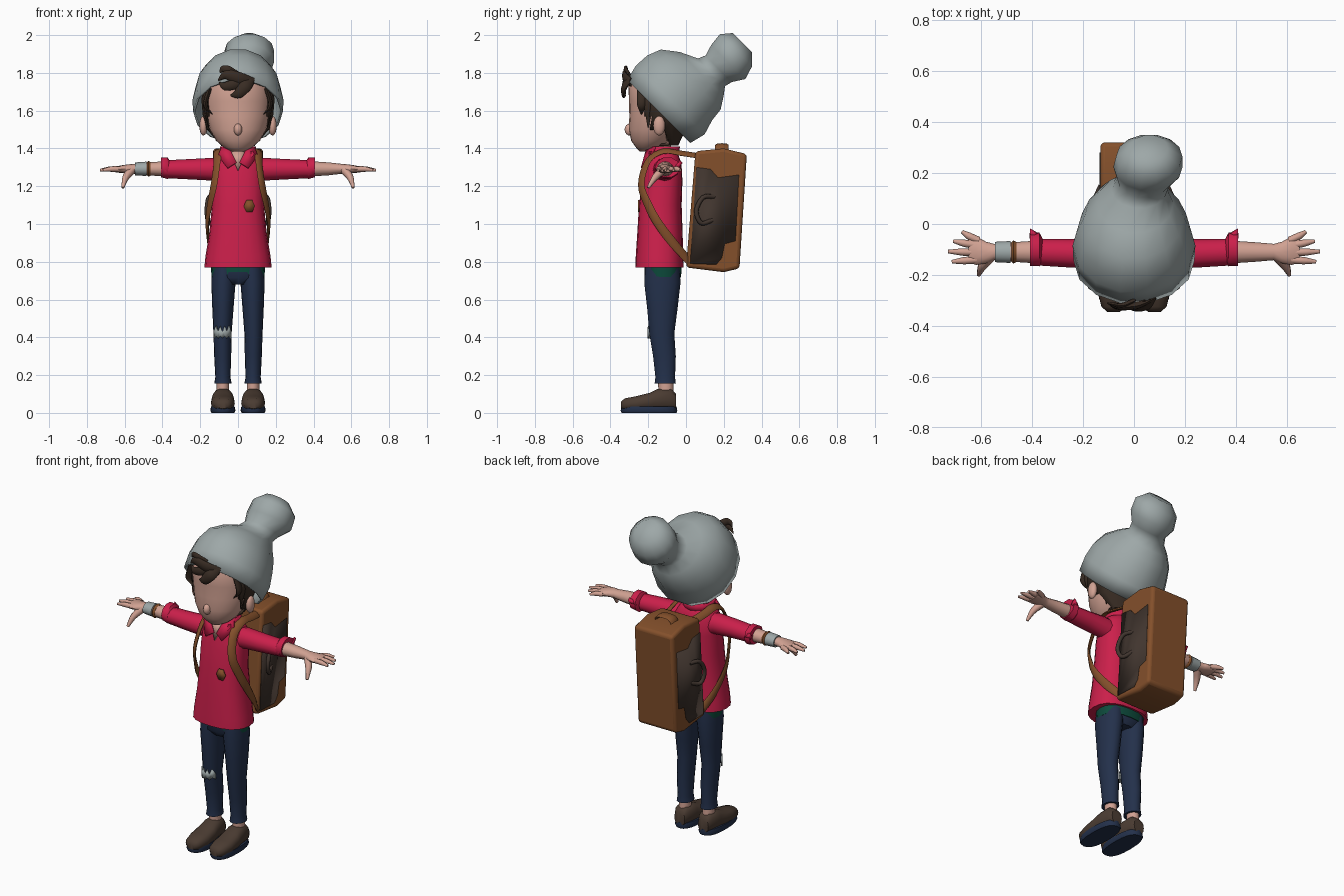
import bpy, bmesh, math
from mathutils import Vector, Matrix

if "Cube" in bpy.data.objects:
    bpy.data.objects.remove(bpy.data.objects["Cube"])


def material(name, *rgb):
    m = bpy.data.materials.new(name)
    m.use_nodes = True
    m.diffuse_color = (*rgb, 1)
    m.node_tree.nodes["Principled BSDF"].inputs["Base Color"].default_value = (*rgb, 1)
    return m


WOOL = material("grey wool", .34, .39, .39)
RED = material("red shirt", .6, .014, .07)
DENIM = material("navy denim", .017, .03, .07)
SKIN = material("skin", .64, .36, .29)
HAIR = material("dark brown hair", .04, .025, .017)
TAN = material("tan leather", .23, .08, .024)
DARK = material("dark leather", .053, .036, .028)
SHOE = material("brown shoe", .07, .045, .032)
GREEN = material("green undershirt", .004, .07, .045)


def finish(name, bm, mat, angle=50, solid=0.0, bevel=0.0):
    bmesh.ops.recalc_face_normals(bm, faces=bm.faces[:])
    me = bpy.data.meshes.new(name)
    bm.to_mesh(me)
    bm.free()
    me.materials.append(mat)
    me.shade_smooth()
    me.set_sharp_from_angle(angle=math.radians(angle))
    ob = bpy.data.objects.new(name, me)
    bpy.context.scene.collection.objects.link(ob)
    if solid:
        mod = ob.modifiers.new("thickness", 'SOLIDIFY')
        mod.thickness, mod.offset = solid, 0
    if bevel:
        mod = ob.modifiers.new("rounding", 'BEVEL')
        mod.width, mod.segments = bevel, 3
    return ob


def skin_rings(bm, rings, caps):
    vs = [[bm.verts.new(p) for p in r] for r in rings]
    n = len(vs[0])
    for a, b in zip(vs, vs[1:]):
        for i in range(n):
            bm.faces.new((a[i], a[(i + 1) % n], b[(i + 1) % n], b[i]))
    if caps:
        bm.faces.new(vs[0])
        bm.faces.new(vs[-1])


def loft(name, secs, mat, axis='z', n=16, power=2.0, caps=True, matrix=None, keep=None, **kw):
    """Each section: position on the axis, two centre values, two radii."""
    place = {'z': lambda t, a, b: (a, b, t), 'x': lambda t, a, b: (t, a, b),
             'y': lambda t, a, b: (a, t, b)}[axis]
    bend = lambda v: math.copysign(abs(v) ** (2 / power), v)
    rings = []
    for t, a, b, ra, rb in secs:
        angles = [math.tau * i / n for i in range(n)]
        rings.append([place(t, a + ra * bend(math.cos(k)), b + rb * bend(math.sin(k))) for k in angles])
    bm = bmesh.new()
    skin_rings(bm, rings, caps)
    if matrix:
        bm.transform(matrix)
    if keep:
        gone = [f for f in bm.faces if not keep(f.calc_center_median())]
        bmesh.ops.delete(bm, geom=gone, context='FACES')
    return finish(name, bm, mat, **kw)


def tube(name, pts, radii, mat, flat=1.0, out=(0, 0, 1), centre=None, n=8):
    """Smooth sweep through points; flat squashes it along the outward direction."""
    p = [Vector(q) for q in pts]
    p = [2 * p[0] - p[1]] + p + [2 * p[-1] - p[-2]]
    path, rad = [], []
    for i in range(1, len(p) - 2):
        a, b, c, d = p[i - 1:i + 3]
        for k in range(4 if i < len(p) - 3 else 5):
            t = k / 4
            path.append(b + (c - a) * t / 2 + (2 * a - 5 * b + 4 * c - d) * t * t / 2
                        + (3 * b - a - 3 * c + d) * t ** 3 / 2)
            rad.append(radii[i - 1] * (1 - t) + radii[i] * t)
    rings = []
    for i, q in enumerate(path):
        tan = path[min(i + 1, len(path) - 1)] - path[max(i - 1, 0)]
        o = q - Vector((*centre[:2], min(q.z, centre[2]))) if centre else Vector(out)
        side = tan.cross(o).normalized()
        up = side.cross(tan).normalized() * flat
        rings.append([q + rad[i] * (side * math.cos(k) + up * math.sin(k))
                      for k in (math.tau * j / n for j in range(n))])
    bm = bmesh.new()
    skin_rings(bm, rings, True)
    return finish(name, bm, mat)


def plate(name, pts, mat, thick=.008, **kw):
    bm = bmesh.new()
    bm.faces.new([bm.verts.new(q) for q in pts])
    return finish(name, bm, mat, solid=thick, **kw)


def ball(name, loc, size, mat):
    bm = bmesh.new()
    bmesh.ops.create_uvsphere(bm, u_segments=12, v_segments=8, radius=1,
                              matrix=Matrix.Translation(loc) @ Matrix.Diagonal((*size, 1)))
    return finish(name, bm, mat)


# Head, nose and neck
head = [(1.385, 0, -.215, .035, .03), (1.405, 0, -.2, .075, .065), (1.44, 0, -.185, .115, .105),
        (1.5, 0, -.165, .15, .138), (1.57, 0, -.15, .168, .15), (1.65, 0, -.147, .175, .155),
        (1.74, 0, -.15, .17, .155), (1.83, 0, -.13, .13, .12)]
loft("head", head, SKIN, n=24)
ball("nose", (0, -.298, 1.5), (.022, .027, .032), SKIN)
loft("neck", [(1.28, 0, -.125, .06, .055), (1.44, 0, -.135, .055, .055)], SKIN)

# Hair shell, fringe and temple locks
loft("hair", [(1.42, 0, -.1, .09, .055)] + [(z, 0, y + .012, a + .012, b + .008) for z, _, y, a, b in head[3:]],
     HAIR, n=24, solid=.012,
     keep=lambda c: c.y > -.11 or (c.z > 1.53 and c.y > -.2) or c.z > 1.74)
for i, (pts, r) in enumerate([
        (((.08, -.29, 1.75), (.01, -.32, 1.77), (-.06, -.325, 1.79), (-.105, -.31, 1.76)), .033),
        (((.07, -.29, 1.77), (.04, -.325, 1.73), (0, -.33, 1.69), (-.04, -.32, 1.68)), .034),
        (((.05, -.3, 1.77), (-.02, -.325, 1.74), (-.07, -.325, 1.73), (-.1, -.31, 1.75)), .028),
        (((.0, -.3, 1.79), (-.05, -.32, 1.815), (-.08, -.315, 1.82), (-.095, -.31, 1.8)), .022)]):
    tube(f"fringe_lock_{i}", pts, (r * .7, r, r * .8, .003), HAIR, flat=.45, out=(0, -1, 0))

# Knitted hat, tilted back, with a bobble
loft("hat", [(-.005, 0, 0, .232, .236), (.08, 0, 0, .235, .258), (.16, 0, -.01, .22, .243), (.23, 0, 0, .19, .225),
             (.29, .005, .02, .145, .165), (.335, .02, .05, .105, .1), (.38, .04, .065, .1, .095),
             (.44, .055, .075, .13, .125), (.51, .06, .06, .125, .118), (.56, .06, .055, .07, .07)],
     WOOL, n=14, matrix=Matrix.Translation((0, -.14, 1.6)) @ Matrix.Rotation(-math.pi / 4, 4, 'X'),
     keep=lambda c: (c.y + .14) + (c.z - 1.6) > .02, angle=70, solid=.012)

# Shirt, undershirt, collar and trousers seat
loft("shirt", [(.77, 0, -.14, .178, .128), (.83, 0, -.14, .172, .126), (.95, 0, -.138, .152, .12),
               (1.1, 0, -.136, .138, .113), (1.23, 0, -.125, .138, .106), (1.32, 0, -.118, .132, .094),
               (1.365, 0, -.12, .1, .08), (1.385, 0, -.125, .07, .065)], RED, n=20, power=2.4)
loft("undershirt", [(.72, 0, -.122, .14, .096), (.79, 0, -.122, .145, .1)], GREEN, n=20, power=2.4)
loft("trousers_seat", [(.68, 0, -.122, .07, .07), (.715, 0, -.125, .132, .095), (.78, 0, -.125, .136, .094)],
     DENIM, n=20, power=2.4)
loft("collar", [(1.35, 0, -.125, .085, .078), (1.41, 0, -.125, .09, .088)], RED, caps=False, solid=.01,
     keep=lambda c: c.y > -.19)
plate("open_neck", [(-.045, -.2, 1.385), (.045, -.2, 1.385), (0, -.226, 1.28)], SKIN)
plate("shirt_patch", [(.06 + .03 * math.cos(k), -.25, 1.095 + .037 * math.sin(k))
                      for k in (math.tau * i / 6 for i in range(6))], TAN)

# Paired limbs, straps and details
for s, side in ((1, "left"), (-1, "right")):
    P = lambda *pts: [(s * x, y, z) for x, y, z in pts]
    X = lambda *secs: [(s * t, *rest) for t, *rest in secs]
    C = lambda *secs: [(t, s * a, *rest) for t, a, *rest in secs]

    ball(f"{side}_ear", (s * .183, -.142, 1.52), (.022, .032, .052), SKIN)
    for i, (y, z, r) in enumerate(((-.2, 1.51, .024), (-.235, 1.58, .024), (-.1, 1.44, .03))):
        tube(f"{side}_temple_lock_{i}", P((.15, y, 1.72), (.172, y, 1.63), (.155 - .02 * i, y, z)),
             (r, r, .003), HAIR, flat=.5, out=(1, 0, 0))
    plate(f"{side}_collar_flap", P((.008, -.222, 1.325), (.055, -.236, 1.295), (.105, -.185, 1.36),
                                  (.085, -.16, 1.41), (.045, -.207, 1.4)), RED)

    # Sleeve, rolled cuff and forearm
    loft(f"{side}_sleeve", X((.07, -.115, 1.275, .06, .07), (.14, -.115, 1.29, .06, .06),
                            (.25, -.115, 1.29, .056, .054), (.39, -.11, 1.29, .052, .047)), RED, 'x', 12)
    loft(f"{side}_cuff", X((.36, -.105, 1.29, .05, .045), (.372, -.1, 1.295, .066, .06),
                          (.408, -.098, 1.3, .066, .055), (.405, -.1, 1.295, .045, .04)), RED, 'x', 10)
    plate(f"{side}_cuff_flap", P((.365, -.05, 1.3), (.41, -.05, 1.3), (.408, -.025, 1.33)), RED, .02)
    loft(f"{side}_forearm", X((.39, -.11, 1.292, .044, .04), (.48, -.11, 1.292, .038, .034),
                             (.55, -.11, 1.292, .032, .026), (.58, -.112, 1.292, .042, .024),
                             (.62, -.105, 1.29, .056, .02), (.65, -.1, 1.288, .05, .014)), SKIN, 'x', 12)
    for finger, y, tx, ty in (("index", -.14, .715, -.148), ("middle", -.112, .73, -.108),
                              ("ring", -.085, .71, -.067), ("little", -.065, .675, -.03)):
        tube(f"{side}_{finger}_finger", P((.61, y, 1.29), (.5 * (tx + .62), .5 * (y + ty), 1.291), (tx, ty, 1.285)),
             (.015, .0145, .007), SKIN)
    tube(f"{side}_thumb", P((.565, -.125, 1.285), (.595, -.165, 1.245), (.61, -.2, 1.192)), (.024, .018, .008), SKIN)

    # Trouser leg, ankle and shoe
    loft(f"{side}_trouser_leg", C((.78, .07, -.125, .066, .09), (.69, .077, -.125, .064, .096),
                                 (.55, .08, -.125, .056, .08), (.42, .082, -.128, .048, .066),
                                 (.3, .081, -.114, .045, .06), (.19, .08, -.11, .04, .052),
                                 (.155, .08, -.11, .046, .056)), DENIM)
    loft(f"{side}_ankle", C((.08, .08, -.105, .034, .04), (.17, .08, -.108, .033, .04)), SKIN, n=12)
    shoe = [(s * .08, y, z, a, b) for y, z, a, b in (
        (-.345, .04, .025, .018), (-.325, .045, .048, .032), (-.26, .05, .063, .04), (-.19, .06, .062, .048),
        (-.15, .07, .056, .058), (-.08, .073, .05, .058), (-.052, .06, .035, .042))]
    loft(f"{side}_shoe", [(y, x, z, a, b) for x, y, z, a, b in shoe], SHOE, 'y', 14, 2.5)
    loft(f"{side}_sole", C((0, .08, -.195, .06, .145), (.012, .08, -.196, .067, .15),
                          (.035, .08, -.196, .062, .146)), DENIM, n=20, power=2.5)

    # Shoulder strap, bag side panel and carry loop
    tube(f"{side}_strap", P((.09, .07, 1.36), (.105, -.03, 1.375), (.11, -.12, 1.385), (.11, -.2, 1.335),
                           (.127, -.237, 1.21), (.15, -.2, 1.1), (.163, -.145, 1.0), (.15, -.06, .89), (.11, .03, .79)),
         [.024] * 9, TAN, flat=.35, centre=(0, -.11, 1.2))
    plate(f"{side}_bag_panel", [(s * .132, y, z) for y, z in (
        (.055, 1.3), (.13, 1.29), (.17, 1.245), (.28, 1.26), (.262, .91), (.205, .895), (.19, .82),
        (.16, .785), (.022, .79))], DARK)
    tube(f"{side}_bag_loop", P((.128, .15, 1.145), (.155, .09, 1.14), (.165, .055, 1.07),
                              (.155, .08, 1.005), (.128, .14, 1.02)), [.012] * 5, DARK, out=(1, 0, 0))

# Backpack body and top grip
bm = bmesh.new()
base = bm.faces.new([bm.verts.new((-.132, y, z)) for y, z in (
    (.05, 1.385), (.2, 1.4), (.322, 1.37), (.283, .765), (.2, .745), (0, .77))])
ext = bmesh.ops.extrude_face_region(bm, geom=[base])
bmesh.ops.translate(bm, vec=(.264, 0, 0), verts=[v for v in ext["geom"] if isinstance(v, bmesh.types.BMVert)])
finish("backpack", bm, TAN, bevel=.018)
tube("bag_grip", [(-.06, .19, 1.385), (-.035, .19, 1.415), (.035, .19, 1.415), (.06, .19, 1.385)],
     [.036] * 4, TAN, flat=.25)

# Wrist bands and torn knee
loft("wrist_wrap", [(-.545, -.11, 1.292, .04, .034), (-.485, -.11, 1.292, .043, .038)], WOOL, 'x', 12)
loft("bracelet", [(-.482, -.11, 1.292, .038, .034), (-.474, -.11, 1.292, .046, .042),
                  (-.462, -.11, 1.292, .04, .036)], TAN, 'x', 12)
bm = bmesh.new()
rows = []
for i in range(9):
    x = -.045 + .09 * i / 8
    y = -.128 - .072 * math.sqrt(1 - (x / .052) ** 2)
    rows.append([bm.verts.new((x - .082, y, z)) for z in (.395 + .012 * (i % 2), .43 + .03 * (i % 2))])
for (a, b), (c, d) in zip(rows, rows[1:]):
    bm.faces.new((a, c, d, b))
finish("torn_knee", bm, WOOL, solid=.008)
